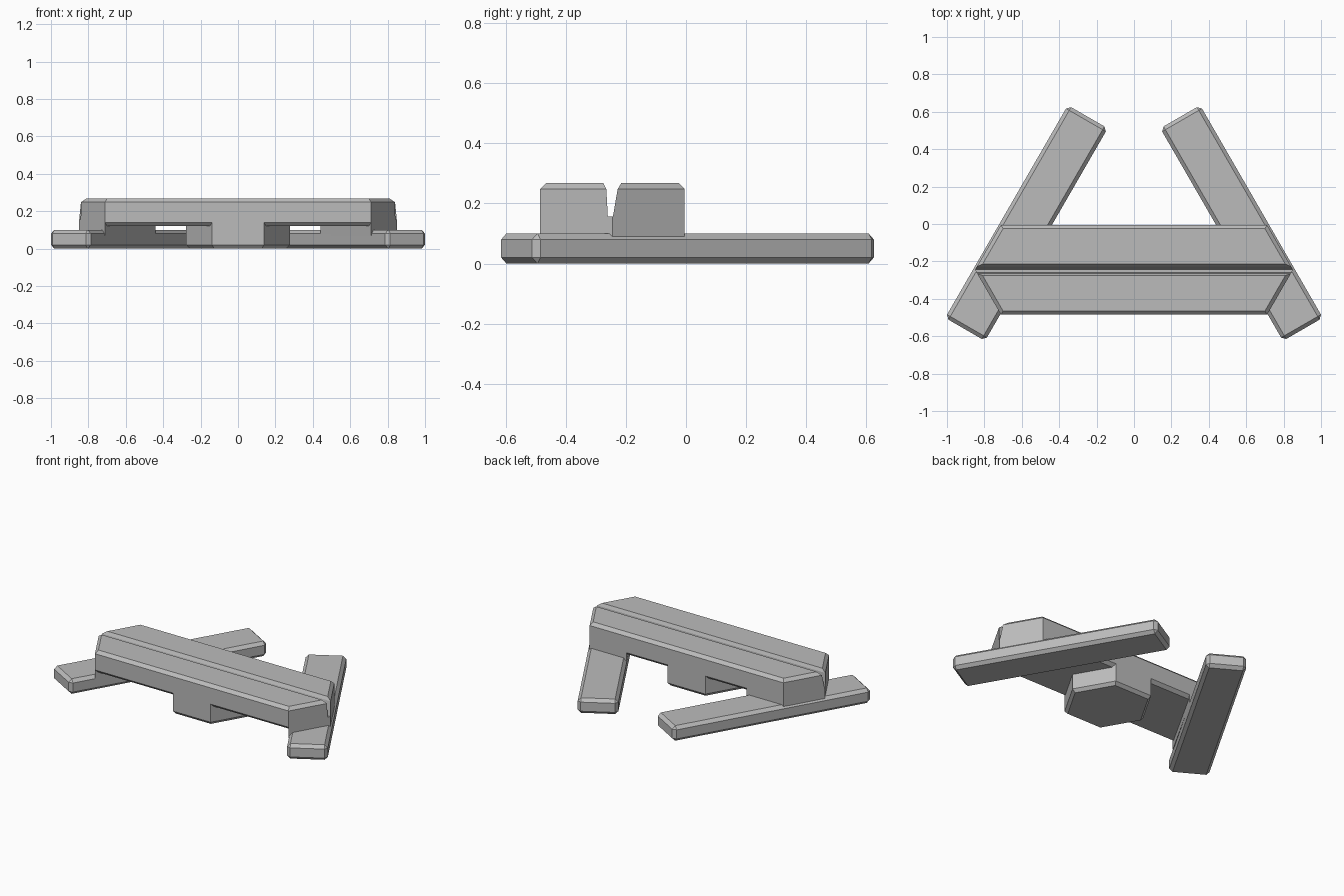
import bpy, bmesh, math
from mathutils import Vector

cube = bpy.data.objects.get("Cube")
if cube:
    bpy.data.objects.remove(cube, do_unlink=True)

grey = bpy.data.materials.new("plain grey")
grey.use_nodes = True
grey.diffuse_color = (0.5, 0.5, 0.5, 1)
grey.node_tree.nodes["Principled BSDF"].inputs["Base Color"].default_value = (0.5, 0.5, 0.5, 1)

MID_Y, HALF_Y, TIP_X = -0.245, 0.24, 0.85   # footprint of the upper bar
TOP, UNDER, CUT = 0.268, 0.12, 0.02         # bar heights and chamfer size
SLOPE = math.tan(math.radians(30))
FRONT, BACK = MID_Y - HALF_Y, MID_Y + HALF_Y
CORNER_X = TIP_X - HALF_Y * SLOPE


def finish(bm, name):
    bmesh.ops.recalc_face_normals(bm, faces=bm.faces)
    mesh = bpy.data.meshes.new(name)
    bm.to_mesh(mesh)
    bm.free()
    mesh.materials.append(grey)
    obj = bpy.data.objects.new(name, mesh)
    bpy.context.collection.objects.link(obj)
    return obj


def loft(name, rings):
    """Skin equal rings of points and cap both ends."""
    bm = bmesh.new()
    loops = [[bm.verts.new(p) for p in ring] for ring in rings]
    n = len(loops[0])
    for a, b in zip(loops, loops[1:]):
        for i in range(n):
            j = (i + 1) % n
            bm.faces.new((a[i], a[j], b[j], b[i]))
    bm.faces.new(loops[0])
    bm.faces.new(loops[-1])
    return finish(bm, name)


# Legs: chamfered boxes splayed by 30 degrees
for side, label in ((1, "left"), (-1, "right")):
    bm = bmesh.new()
    bmesh.ops.create_cube(bm, size=1)
    bmesh.ops.scale(bm, vec=(0.246, 1.312, 0.1), verts=bm.verts)
    bmesh.ops.bevel(bm, geom=bm.edges[:], offset=CUT, segments=1, affect='EDGES')
    leg = finish(bm, label + "_leg")
    leg.location = (side * 0.575, 0.005, 0.05)
    leg.rotation_euler.z = side * math.radians(30)

    # Riser joining the leg to the bar
    outline = [(CORNER_X, FRONT), (TIP_X, MID_Y), (CORNER_X, BACK), (0.44, BACK)]
    loft(label + "_riser", [[(side * x, y, z) for x, y in outline] for z in (0.07, 0.145)])

# Upper bar: grooved section, pushed along x and trimmed to pointed ends
section = [
    (FRONT + CUT, UNDER), (FRONT, UNDER + CUT), (FRONT, TOP - CUT), (FRONT + CUT, TOP),
    (-0.275, TOP), (-0.265, TOP - CUT), (-0.26, 0.156), (-0.243, 0.156),
    (-0.233, 0.215), (-0.227, TOP - CUT), (-0.215, TOP),
    (BACK - CUT, TOP), (BACK, TOP - CUT), (BACK, UNDER + CUT), (BACK - CUT, UNDER)]
bar = loft("upper_bar", [[(x, y, z) for y, z in section] for x in (-1, 1)])
bm = bmesh.new()
bm.from_mesh(bar.data)
for sx in (-1, 1):
    for sy in (-1, 1):
        out = Vector((sx * math.cos(math.radians(30)), sy * 0.5, 0))
        for tilt, z in ((0, TOP), (1, TOP - CUT)):
            bmesh.ops.bisect_plane(
                bm, geom=bm.verts[:] + bm.edges[:] + bm.faces[:],
                plane_co=(sx * TIP_X, MID_Y, z),
                plane_no=(out + Vector((0, 0, tilt))).normalized(), clear_outer=True)
            rim = [e for e in bm.edges if e.is_boundary]
            bmesh.ops.holes_fill(bm, edges=rim, sides=0)
bmesh.ops.recalc_face_normals(bm, faces=bm.faces)
bm.to_mesh(bar.data)
bm.free()

# Central foot: hexagonal block with a chamfered base
radius = HALF_Y / math.cos(math.radians(30))
loft("center_foot", [
    [(r * math.cos(i * math.pi / 3), MID_Y + r * math.sin(i * math.pi / 3), z) for i in range(6)]
    for r, z in ((radius - CUT, 0), (radius, CUT), (radius, 0.145))])
